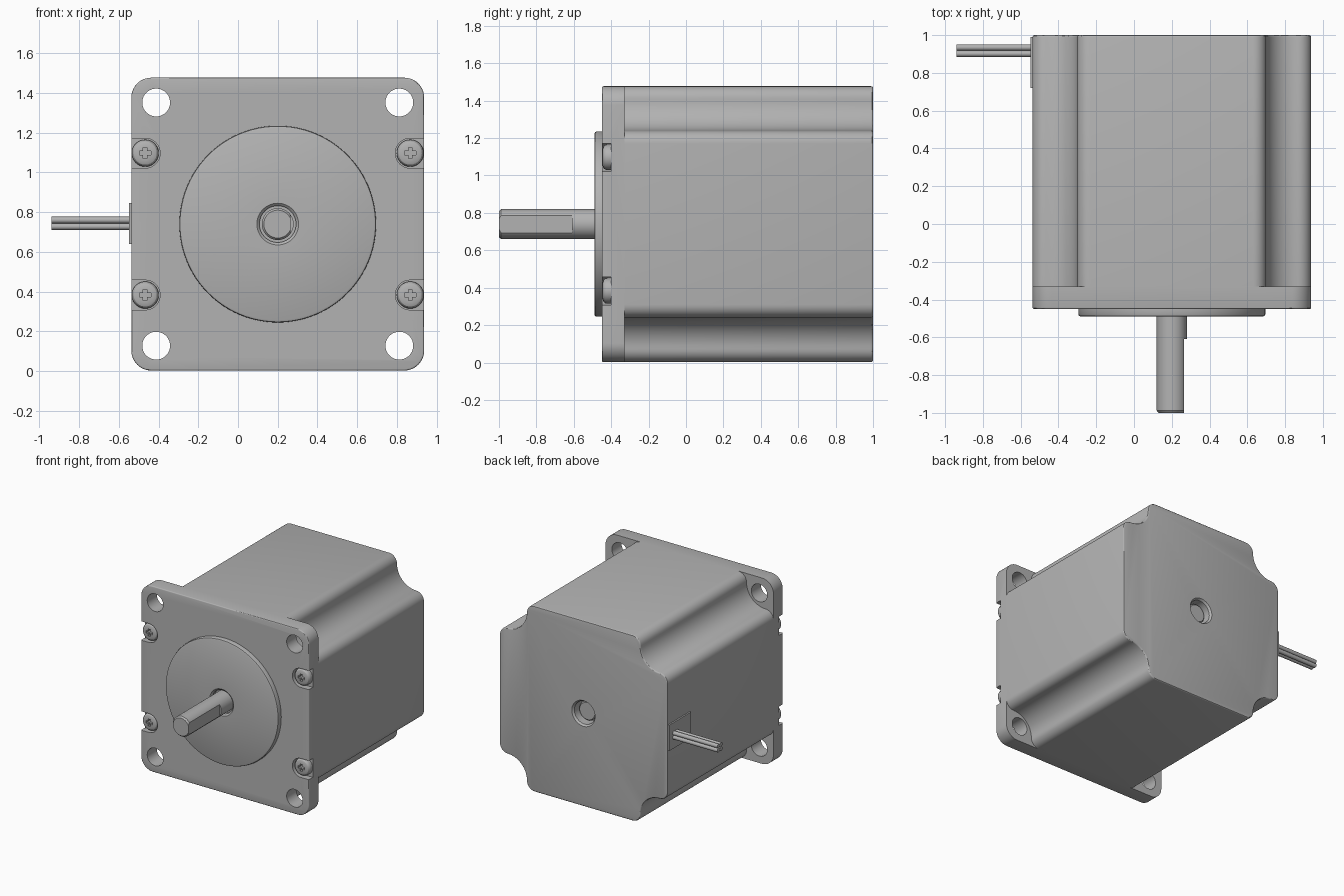
import bpy, bmesh, math
from math import cos, sin, pi, radians
from mathutils import Vector

if "Cube" in bpy.data.objects:
    bpy.data.objects.remove(bpy.data.objects["Cube"], do_unlink=True)

CX, CZ, HALF = 0.2, 0.74, 0.737   # motor axis and half width

metal = bpy.data.materials.new("plain grey metal")
metal.use_nodes = True
grey = (0.45, 0.45, 0.45, 1)
metal.diffuse_color = grey
metal.node_tree.nodes["Principled BSDF"].inputs["Base Color"].default_value = grey


def finish(name, bm):
    bmesh.ops.recalc_face_normals(bm, faces=bm.faces)
    mesh = bpy.data.meshes.new(name)
    bm.to_mesh(mesh)
    bm.free()
    mesh.materials.append(metal)
    ob = bpy.data.objects.new(name, mesh)
    bpy.context.collection.objects.link(ob)
    return ob


def prism(name, outline, y0, y1, bevel_y=None, width=0.01):
    """Extrude an (x, z) outline along y, rounding the rim at bevel_y."""
    bm = bmesh.new()
    face = bm.faces.new([bm.verts.new((x, y0, z)) for x, z in outline])
    new = bmesh.ops.extrude_face_region(bm, geom=[face])["geom"]
    verts = [g for g in new if isinstance(g, bmesh.types.BMVert)]
    bmesh.ops.translate(bm, verts=verts, vec=(0, y1 - y0, 0))
    if bevel_y is not None:
        rim = [e for e in bm.edges if all(abs(v.co.y - bevel_y) < 1e-5 for v in e.verts)]
        bmesh.ops.bevel(bm, geom=rim, offset=width, segments=3, profile=0.5, affect='EDGES')
    return finish(name, bm)


def lathe(name, profile, x=CX, z=CZ, steps=64):
    """Turn an (r, y) profile about an axis along y."""
    bm = bmesh.new()
    vs = [bm.verts.new((x + r, y, z)) for r, y in profile]
    edges = [bm.edges.new(pair) for pair in zip(vs, vs[1:])]
    bmesh.ops.spin(bm, geom=vs + edges, cent=(x, 0, z), axis=(0, 1, 0),
                   angle=2 * pi, steps=steps)
    bmesh.ops.remove_doubles(bm, verts=bm.verts, dist=1e-5)
    return finish(name, bm)


def box(name, lo, hi):
    return prism(name, [(lo[0], lo[2]), (hi[0], lo[2]), (hi[0], hi[2]), (lo[0], hi[2])],
                 lo[1], hi[1])


def cylinder(name, r, y0, y1, x=CX, z=CZ):
    return lathe(name, [(0, y0), (r, y0), (r, y1), (0, y1)], x, z, 40)


def cut(target, cutters):
    for c in cutters:
        m = target.modifiers.new("cut", 'BOOLEAN')
        m.operation, m.solver, m.object = 'DIFFERENCE', 'EXACT', c
    bpy.context.view_layer.update()
    deps = bpy.context.evaluated_depsgraph_get()
    mesh = bpy.data.meshes.new_from_object(target.evaluated_get(deps))
    target.modifiers.clear()
    target.data = mesh
    for c in cutters:
        bpy.data.objects.remove(c, do_unlink=True)


def arc(cx, cz, r, a0, a1, n):
    return [(cx + r * cos(radians(a0 + (a1 - a0) * i / n)),
             cz + r * sin(radians(a0 + (a1 - a0) * i / n))) for i in range(n + 1)]


def four_fold(corner):
    """Repeat the upper right corner path around the motor axis."""
    pts = []
    for k in range(4):
        c, s = cos(k * pi / 2), sin(k * pi / 2)
        pts += [(CX + c * x - s * z, CZ + s * x + c * z) for x, z in corner]
    return pts


# Body with scooped corners
R, S = 0.07, 0.5
T = HALF - R
corner = (arc(T, S - R, R, 0, 90, 8) + arc(T, T, T - S, 270, 180, 14)[1:]
          + arc(S - R, T, R, 0, 90, 8)[1:])
body = prism("motor_body", four_fold(corner), -0.33, 1.0, bevel_y=1.0)
cut(body, [lathe("rear_bore", [(0, 0.9), (0.09, 0.9), (0.09, 0.985), (0.11, 1.01), (0, 1.01)])])

# Front flange with mounting holes and open screw pockets
flange = prism("front_flange", four_fold(arc(HALF - 0.1, HALF - 0.1, 0.1, 0, 90, 10)),
               -0.45, -0.33, bevel_y=-0.45, width=0.008)
corners = [(sx, sz) for sx in (-1, 1) for sz in (-1, 1)]
cutters = [cylinder("hole", 0.07, -0.5, -0.3, CX + sx * 0.612, CZ + sz * 0.612)
           for sx, sz in corners]
for sx, sz in corners:
    z = CZ + sz * 0.357
    slot = arc(0.667, 0, 0.075, 90, 270, 16) + [(0.8, -0.075), (0.8, 0.075)]
    cutters.append(prism("pocket", [(CX + sx * x, z + dz) for x, dz in slot], -0.5, -0.4))
cut(flange, cutters)

# Pilot boss around the shaft
pilot = lathe("pilot_boss", [(0, -0.452), (0.092, -0.452), (0.092, -0.478), (0.105, -0.49),
                             (0.483, -0.49), (0.492, -0.486), (0.495, -0.478),
                             (0.495, -0.45), (0, -0.45)], steps=96)

# Output shaft with a flat, and its rear end
shaft = lathe("output_shaft", [(0, -1), (0.07, -1), (0.08, -0.988), (0.08, -0.452), (0, -0.452)])
cut(shaft, [box("flat", (CX + 0.065, -1.1, CZ - 0.2), (CX + 0.2, -0.61, CZ + 0.2))])
rear = lathe("rear_shaft_end", [(0, 0.9), (0.075, 0.9), (0.075, 0.943), (0.067, 0.952), (0, 0.952)])
parts = [body, flange, pilot, shaft, rear]

# Cross recessed screws
for sx, sz in corners:
    x, z = CX + sx * 0.667, CZ + sz * 0.357
    side = ("left" if sx > 0 else "right") + ("_upper" if sz > 0 else "_lower")
    screw = lathe("screw_" + side, [(0, -0.447), (0.045, -0.446), (0.058, -0.441),
                                    (0.066, -0.431), (0.068, -0.42), (0.068, -0.4),
                                    (0, -0.4)], x, z, 40)
    a, b = 0.028, 0.01
    cross = [(a, -b), (a, b), (b, b), (b, a), (-b, a), (-b, b),
             (-a, b), (-a, -b), (-b, -b), (-b, -a), (b, -a), (b, -b)]
    cut(screw, [prism("recess", [(x + p, z + q) for p, q in cross], -0.5, -0.425)])
    parts.append(screw)

# Cable exit plate and four wires
edge = CX - HALF
parts.append(box("cable_plate", (edge - 0.012, 0.72, 0.64), (edge, 0.99, 0.845)))
for i, (sy, sz) in enumerate(corners):
    bpy.ops.mesh.primitive_cylinder_add(
        vertices=20, radius=0.0165, depth=0.41, rotation=(0, pi / 2, 0),
        location=(-0.735, 0.918 + sy * 0.0165, 0.744 + sz * 0.0165))
    wire = bpy.context.object
    wire.name = f"wire_{i + 1}"
    wire.data.materials.append(metal)
    parts.append(wire)

# Smooth shading with sharp edges kept
bpy.ops.object.select_all(action='DESELECT')
for ob in parts:
    ob.select_set(True)
bpy.context.view_layer.objects.active = body
bpy.ops.object.shade_smooth_by_angle(angle=radians(30))
